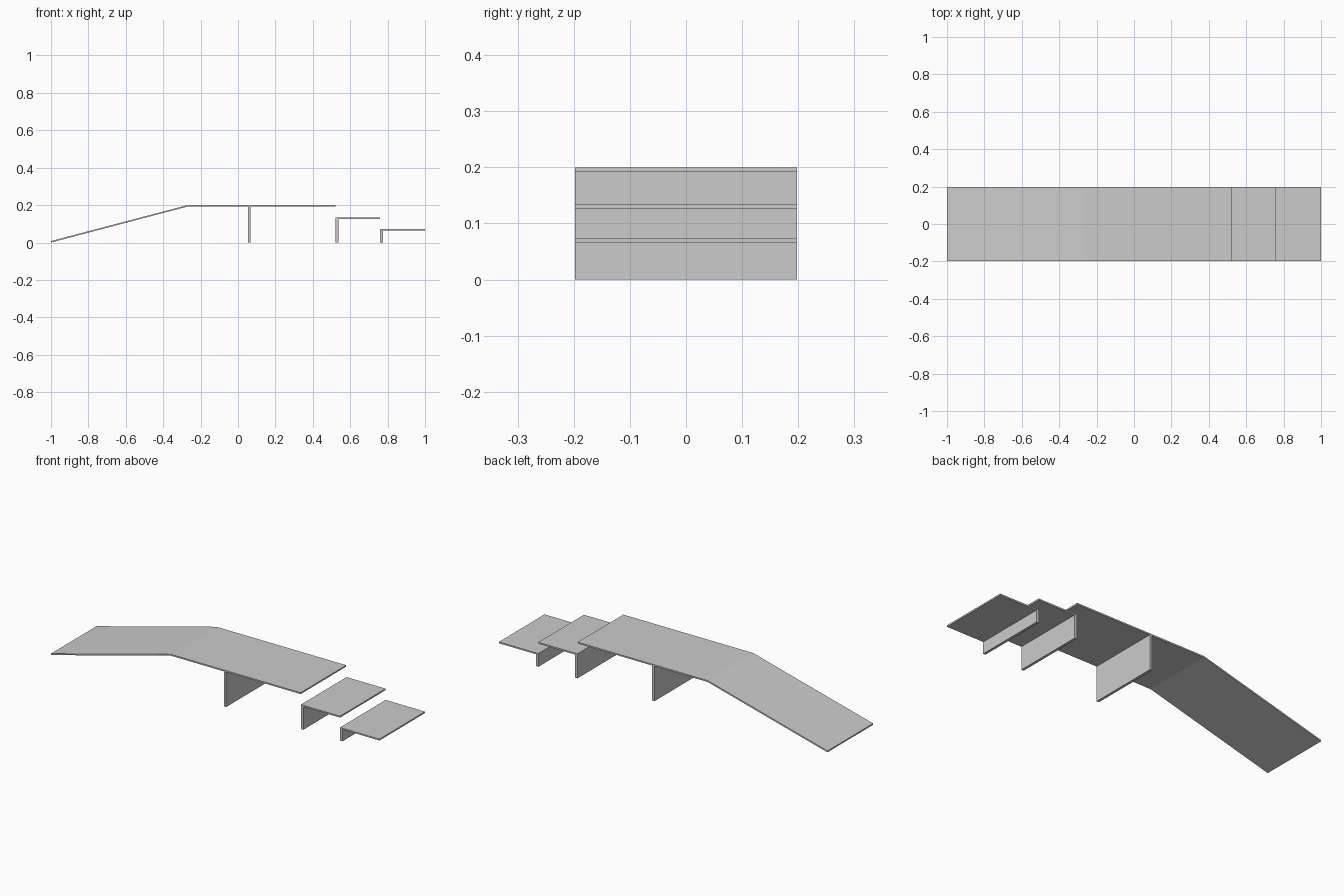
import bpy
import bmesh

cube = bpy.data.objects.get("Cube")
if cube:
    bpy.data.objects.remove(cube, do_unlink=True)

HALF_WIDTH = 0.198
THICK = 0.008

grey = bpy.data.materials.new("plain grey")
grey.use_nodes = True
colour = (0.6, 0.6, 0.6, 1)
grey.diffuse_color = colour
grey.node_tree.nodes["Principled BSDF"].inputs["Base Color"].default_value = colour


def extrude_profile(name, profile):
    """Extrude an x-z outline across the full width."""
    bm = bmesh.new()
    face = bm.faces.new([bm.verts.new((x, -HALF_WIDTH, z)) for x, z in profile])
    side = bmesh.ops.extrude_face_region(bm, geom=[face])["geom"]
    verts = [v for v in side if isinstance(v, bmesh.types.BMVert)]
    bmesh.ops.translate(bm, verts=verts, vec=(0, 2 * HALF_WIDTH, 0))
    bmesh.ops.recalc_face_normals(bm, faces=bm.faces)
    mesh = bpy.data.meshes.new(name)
    bm.to_mesh(mesh)
    bm.free()
    mesh.materials.append(grey)
    bpy.context.collection.objects.link(bpy.data.objects.new(name, mesh))


def slab(name, x0, x1, z0, z1):
    extrude_profile(name, [(x0, z0), (x1, z0), (x1, z1), (x0, z1)])


# Sloping ramp joined to the flat deck
top = [(-1, THICK), (-0.27, 0.2), (0.52, 0.2)]
extrude_profile("ramp_deck", top + [(x, z - THICK) for x, z in reversed(top)])

# Upright panel under the deck
slab("deck_support", 0.053, 0.067, 0, 0.2 - THICK)

# Two descending steps, each on an upright panel at its inner edge
for name, x0, x1, height in (("upper_step", 0.522, 0.76, 0.135),
                             ("lower_step", 0.76, 1.0, 0.073)):
    slab(name + "_tread", x0, x1, height - THICK, height)
    slab(name + "_support", x0, x0 + 0.014, 0, height - THICK)
